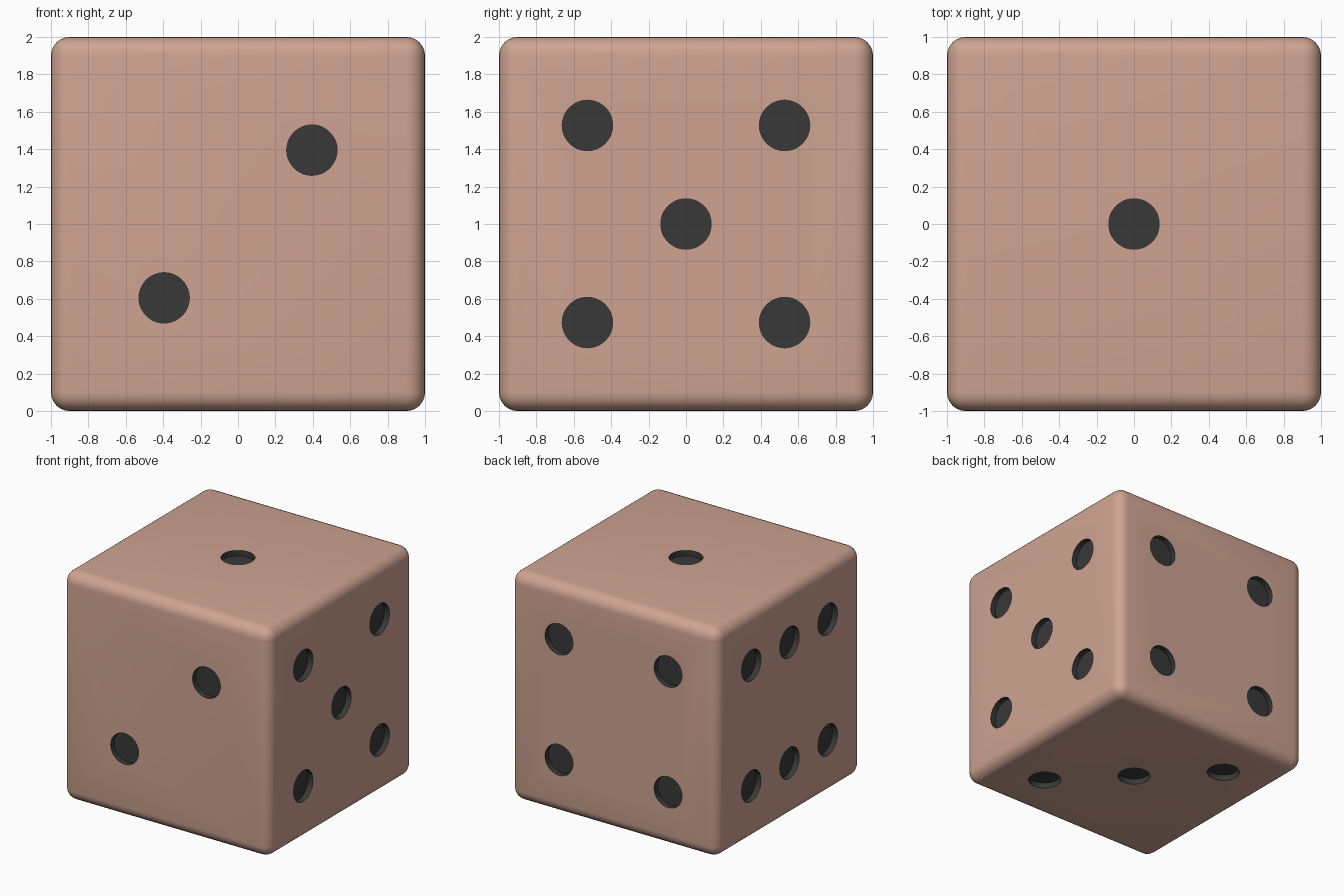
import bpy, bmesh
from mathutils import Vector, Matrix

if "Cube" in bpy.data.objects:
    bpy.data.objects.remove(bpy.data.objects["Cube"])

HALF, ROUND, PIP_R, DEPTH = 1.0, 0.1, 0.135, 0.05
A, B = 0.527, 0.395   # pip offsets: wide and narrow


def material(name, rgb):
    m = bpy.data.materials.new(name)
    m.diffuse_color = (*rgb, 1)
    m.use_nodes = True
    m.node_tree.nodes["Principled BSDF"].inputs["Base Color"].default_value = m.diffuse_color
    return m


mats = [material("body_pink", (0.62, 0.37, 0.29)), material("pip_dark", (0.04, 0.04, 0.04))]


def make_object(name, bm):
    bmesh.ops.recalc_face_normals(bm, faces=bm.faces)
    me = bpy.data.meshes.new(name)
    bm.to_mesh(me)
    bm.free()
    for m in mats:
        me.materials.append(m)
    ob = bpy.data.objects.new(name, me)
    bpy.context.collection.objects.link(ob)
    return ob


# Rounded cube body
bm = bmesh.new()
bmesh.ops.create_cube(bm, size=2 * HALF, matrix=Matrix.Translation((0, 0, HALF)))
bmesh.ops.bevel(bm, geom=bm.edges[:], offset=ROUND, segments=6, profile=0.5, affect='EDGES')
die = make_object("die", bm)

# Pip layouts: outward normal, then (horizontal, vertical) axes and offsets
X, Y, Z = Vector((1, 0, 0)), Vector((0, 1, 0)), Vector((0, 0, 1))
corners = [(u, v) for u in (-A, A) for v in (-A, A)]
faces = [
    (Z, X, Y, [(0, 0)]),                             # top: one
    (-Y, X, Z, [(-B, -B), (B, B)]),                  # front: two
    (-Z, X, Y, [(-A, A), (0, 0), (A, -A)]),          # bottom: three
    (Y, X, Z, corners),                              # back: four
    (X, Y, Z, corners + [(0, 0)]),                   # right: five
    (-X, Y, Z, corners + [(0, -A), (0, A)]),         # left: six
]

# Cylinders that sink every pip into the surface
bm = bmesh.new()
centre = Vector((0, 0, HALF))
for normal, right, up, spots in faces:
    turn = Z.rotation_difference(normal).to_matrix().to_4x4()
    for u, v in spots:
        pos = centre + normal * HALF + right * u + up * v
        bmesh.ops.create_cone(bm, cap_ends=True, segments=48, radius1=PIP_R, radius2=PIP_R,
                              depth=2 * DEPTH, matrix=Matrix.Translation(pos) @ turn)
for f in bm.faces:
    f.material_index = 1
cutter = make_object("pip_cutter", bm)
cutter.hide_render = True

# Carve the pips, then discard the cutter
cut = die.modifiers.new("pips", 'BOOLEAN')
cut.operation, cut.solver, cut.object = 'DIFFERENCE', 'EXACT', cutter
bpy.context.view_layer.objects.active = die
die.select_set(True)
cutter.select_set(False)
bpy.context.view_layer.update()
bpy.ops.object.modifier_apply(modifier=cut.name)
bpy.data.objects.remove(cutter)
bpy.ops.object.shade_smooth_by_angle()
